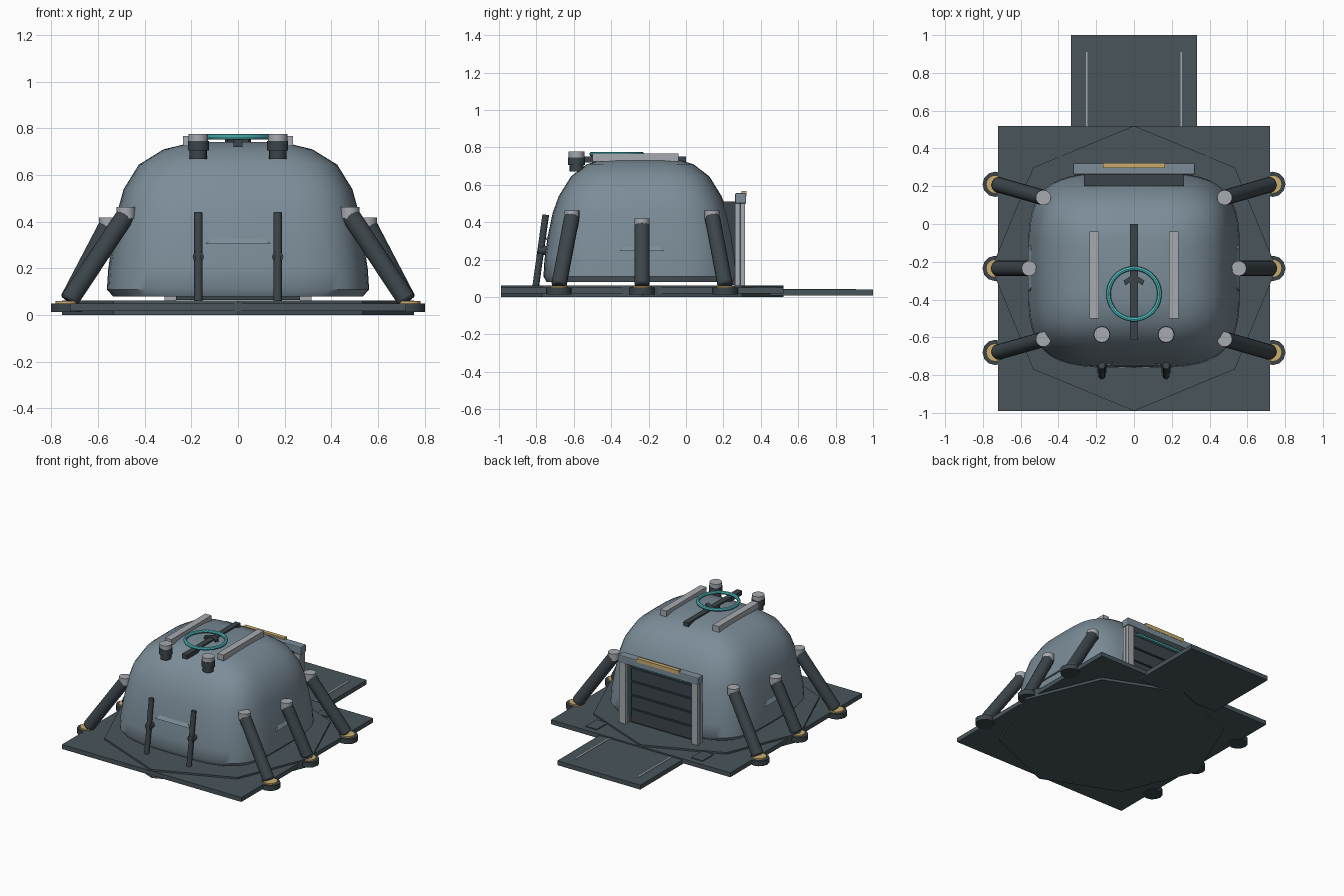
import bpy, bmesh, math
from mathutils import Vector

cube = bpy.data.objects.get("Cube")
if cube:
    bpy.data.objects.remove(cube, do_unlink=True)


def material(name, rgb):
    m = bpy.data.materials.new(name)
    m.use_nodes = True
    m.diffuse_color = (*rgb, 1)
    bsdf = next(n for n in m.node_tree.nodes if n.type == 'BSDF_PRINCIPLED')
    bsdf.inputs["Base Color"].default_value = (*rgb, 1)
    return m


SLATE = material("slate blue", (0.20, 0.265, 0.315))
DECK = material("deck grey", (0.066, 0.09, 0.105))
DARK = material("charcoal", (0.045, 0.06, 0.07))
LIGHT = material("light grey", (0.38, 0.40, 0.43))
GOLD = material("gold", (0.60, 0.42, 0.16))
TEAL = material("teal", (0.09, 0.56, 0.58))

MID = -0.235  # y of the dome and deck centre


def finish(name, bm, mat, smooth=None, bevel=0):
    bmesh.ops.recalc_face_normals(bm, faces=bm.faces)
    mesh = bpy.data.meshes.new(name)
    bm.to_mesh(mesh)
    bm.free()
    mesh.materials.append(mat)
    ob = bpy.data.objects.new(name, mesh)
    bpy.context.collection.objects.link(ob)
    if bevel:
        mod = ob.modifiers.new("bevel", 'BEVEL')
        mod.width = bevel
        mod.segments = 2
    if smooth:
        bpy.ops.object.select_all(action='DESELECT')
        ob.select_set(True)
        bpy.context.view_layer.objects.active = ob
        bpy.ops.object.shade_smooth_by_angle(angle=math.radians(smooth))
    return ob


def box(name, xs, ys, zs, mat, bevel=0):
    bm = bmesh.new()
    bmesh.ops.create_cube(bm, size=1)
    for v in bm.verts:
        v.co = [(a + b) / 2 + c * (b - a) for c, (a, b) in zip(v.co, (xs, ys, zs))]
    return finish(name, bm, mat, bevel=bevel)


def rod(name, start, end, radius, mat, sides=16, bevel=0, smooth=35):
    start, end = Vector(start), Vector(end)
    bm = bmesh.new()
    bmesh.ops.create_cone(bm, cap_ends=True, segments=sides, radius1=radius,
                          radius2=radius, depth=(end - start).length)
    ob = finish(name, bm, mat, smooth, bevel)
    ob.location = (start + end) / 2
    ob.rotation_mode = 'QUATERNION'
    ob.rotation_quaternion = (end - start).to_track_quat('Z', 'Y')
    return ob


def disc(name, x, y, z0, z1, radius, mat, sides=16):
    return rod(name, (x, y, z0), (x, y, z1), radius, mat, sides)


def prism(name, points, z0, z1, mat):
    bm = bmesh.new()
    face = bm.faces.new([bm.verts.new((x, y, z0)) for x, y in points])
    ext = bmesh.ops.extrude_face_region(bm, geom=[face])['geom']
    bmesh.ops.translate(bm, vec=(0, 0, z1 - z0),
                        verts=[v for v in ext if isinstance(v, bmesh.types.BMVert)])
    return finish(name, bm, mat)


# Dome: stacked rounded-square rings (half width x, half depth y, height)
rings = [(0.535, 0.50, 0.08), (0.562, 0.517, 0.11), (0.556, 0.512, 0.2),
         (0.537, 0.495, 0.32), (0.515, 0.468, 0.45), (0.49, 0.435, 0.54),
         (0.425, 0.37, 0.645), (0.32, 0.285, 0.71), (0.19, 0.18, 0.742)]
N = 48


def squircle(c):
    return math.copysign(abs(c) ** 0.52, c)


bm = bmesh.new()
loops = []
for rx, ry, z in rings:
    angles = [math.tau * i / N for i in range(N)]
    loops.append([bm.verts.new((rx * squircle(math.cos(a)),
                                MID - 0.01 + ry * squircle(math.sin(a)), z)) for a in angles])
for low, high in zip(loops, loops[1:]):
    for i in range(N):
        j = (i + 1) % N
        bm.faces.new((low[i], low[j], high[j], high[i]))
bm.faces.new(loops[0])
bm.faces.new(loops[-1])
finish("dome", bm, SLATE, smooth=40)

# Shallow pointed brows on the front and both sides of the dome
for name, turn, reach, half, z in (("front_brow", 0, 0.518, 0.14, 0.305),
                                   ("left_brow", 1, 0.56, 0.12, 0.245),
                                   ("right_brow", -1, 0.56, 0.12, 0.245)):
    bm = bmesh.new()
    back = reach - 0.08
    pts = [(-half, -reach, z), (half, -reach, z), (half, -back, z), (-half, -back, z),
           (0, -back, z + 0.12)]
    v = [bm.verts.new(p) for p in pts]
    bm.faces.new(v[:4])
    for i in range(4):
        bm.faces.new((v[i], v[(i + 1) % 4], v[4]))
    ob = finish(name, bm, SLATE)
    ob.location.y = MID
    ob.rotation_euler.z = turn * math.pi / 2

# Deck, octagonal foundation and ramp
box("deck", (-0.72, 0.72), (-0.99, 0.52), (0.018, 0.05), DECK)
prism("foundation", [(0.755 * math.sin(math.tau * i / 8), MID + 0.755 * math.cos(math.tau * i / 8))
                     for i in range(8)], 0, 0.062, DECK)
box("ramp", (-0.333, 0.333), (0.45, 1.0), (0.008, 0.04), DECK)

# Top beam with arrow, and ring marker
box("top_beam", (-0.02, 0.02), (-0.615, 0.0), (0.72, 0.752), DARK)
bpy.ops.mesh.primitive_torus_add(major_radius=0.135, minor_radius=0.012, major_segments=40,
                                 minor_segments=8, location=(0, -0.37, 0.764))
ring = bpy.context.object
ring.name = "ring_marker"
ring.data.materials.append(TEAL)
bpy.ops.object.shade_smooth_by_angle()

# Parts mirrored on the left and right
for s, side in ((1, "left"), (-1, "right")):
    def span(a, b):
        return sorted((s * a, s * b))

    def name(part):
        return side + "_" + part

    # Landing legs: foot, gold collar, strut, cap
    for label, foot_y, top_y, top_x, top_z in (("back", 0.21, 0.14, 0.48, 0.44),
                                               ("middle", MID, MID, 0.555, 0.395),
                                               ("front", -0.68, -0.61, 0.48, 0.44)):
        disc(name(label + "_foot"), s * 0.735, foot_y, 0.014, 0.05, 0.067, DARK, 12)
        disc(name(label + "_collar"), s * 0.735, foot_y, 0.05, 0.06, 0.048, GOLD)
        rod(name(label + "_leg"), (s * 0.725, foot_y, 0.06), (s * top_x, top_y, top_z - 0.01),
            0.041, DARK, 16, 0.012, 50)
        disc(name(label + "_cap"), s * top_x, top_y, top_z - 0.026, top_z + 0.024, 0.04, LIGHT)

    # Roof rails and vents
    box(name("roof_rail"), span(0.185, 0.235), (-0.5, -0.04), (0.725, 0.767), LIGHT)
    disc(name("vent_base"), s * 0.17, -0.585, 0.67, 0.72, 0.037, DARK)
    disc(name("vent_body"), s * 0.17, -0.585, 0.705, 0.747, 0.045, DARK)
    disc(name("vent_cap"), s * 0.17, -0.585, 0.747, 0.777, 0.042, LIGHT)
    prism(name("arrow_bar"), [(0, -0.265), (s * 0.055, -0.3), (s * 0.045, -0.325), (0, -0.295)],
          0.74, 0.758, DARK)

    # Leaning front posts with brackets
    rod(name("front_post"), (s * 0.17, -0.803, 0.06), (s * 0.17, -0.75, 0.44), 0.018, DARK)
    rod(name("post_bracket"), (s * 0.17, -0.79, 0.25), (s * 0.17, -0.72, 0.25), 0.024, DARK)

    # Doorway posts, side lights, ramp guides and deck hatches
    box(name("jamb_inner"), span(0.265, 0.315), (0.262, 0.285), (0.06, 0.5), LIGHT)
    box(name("jamb_core"), span(0.272, 0.308), (0.28, 0.3), (0.06, 0.5), DARK)
    box(name("jamb_outer"), span(0.265, 0.315), (0.294, 0.316), (0.06, 0.5), LIGHT)
    box(name("door_light"), span(0.247, 0.257), (0.28, 0.289), (0.12, 0.47), TEAL)
    box(name("ramp_guide"), span(0.245, 0.255), (0.52, 0.91), (0.036, 0.043), LIGHT)
    box(name("deck_hatch"), span(0.38, 0.47), (0.355, 0.48), (0.045, 0.056), DECK)

# Back doorway
box("door", (-0.265, 0.265), (0.2, 0.272), (0.065, 0.51), DARK)
for i in range(4):
    z = 0.075 + i * 0.1
    box("door_slat", (-0.24, 0.24), (0.265, 0.282), (z, z + 0.088), DARK)
box("door_top_light", (-0.2, 0.2), (0.268, 0.288), (0.478, 0.49), TEAL)
box("door_header", (-0.322, 0.322), (0.262, 0.322), (0.5, 0.555), SLATE, 0.006)
box("header_sign", (-0.165, 0.165), (0.296, 0.324), (0.54, 0.567), GOLD)
